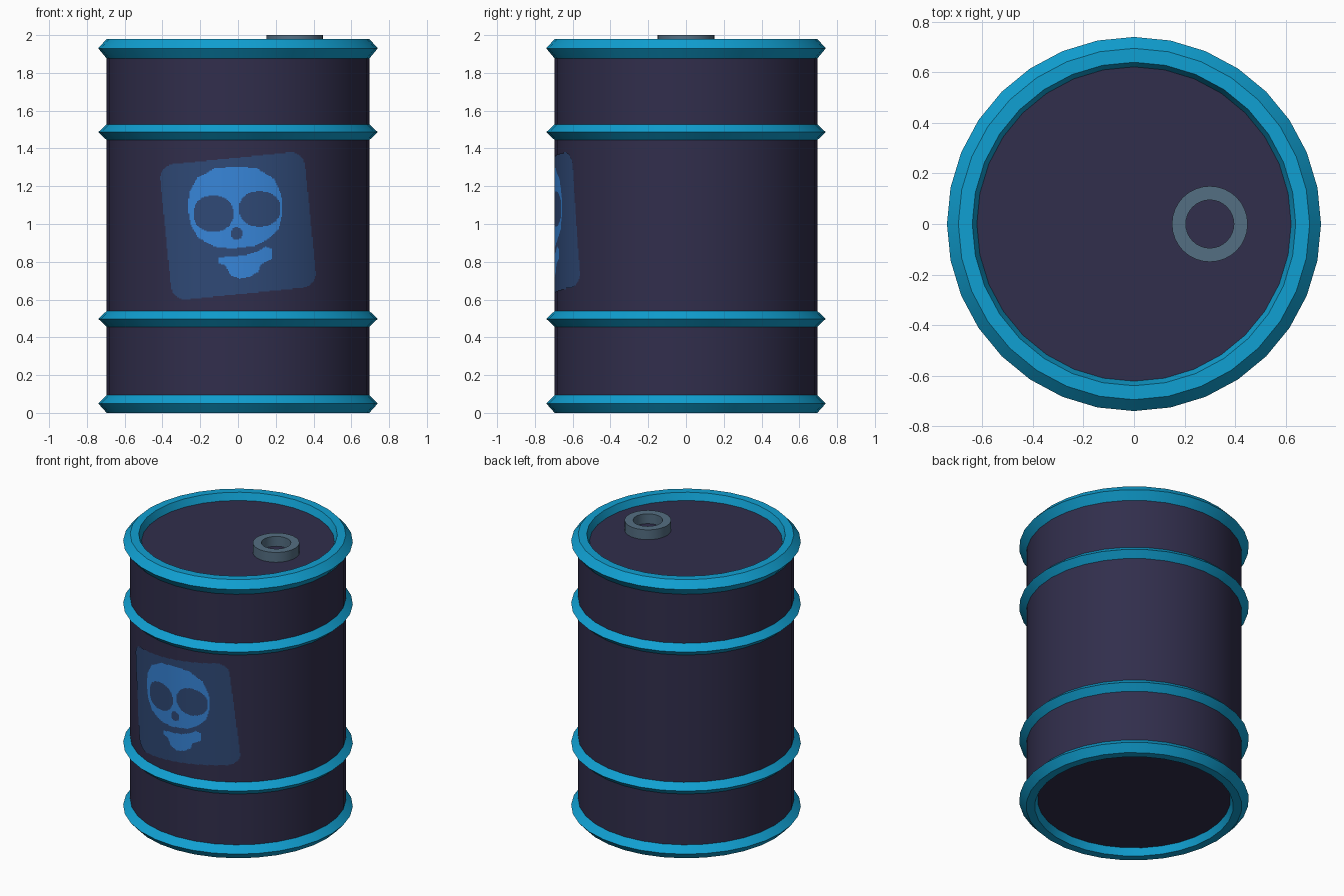
import bpy, bmesh, math

if "Cube" in bpy.data.objects:
    bpy.data.objects.remove(bpy.data.objects["Cube"])

SEG = 32
R = 0.695


def material(name, r, g, b):
    lin = [((c / 255 + 0.055) / 1.055) ** 2.4 if c > 10 else c / 255 / 12.92 for c in (r, g, b)]
    m = bpy.data.materials.new(name)
    m.diffuse_color = (*lin, 1)
    m.use_nodes = True
    m.node_tree.nodes["Principled BSDF"].inputs["Base Color"].default_value = m.diffuse_color
    return m


PURPLE = material("dark_purple_paint", 49, 46, 76)
BLUE = material("bright_blue_metal", 16, 160, 210)
GREY = material("grey_blue_cap", 84, 110, 130)
PANEL = material("label_navy", 47, 73, 118)
SKULL = material("label_blue", 55, 133, 216)


def finish(name, bm, mats):
    me = bpy.data.meshes.new(name)
    bm.to_mesh(me)
    bm.free()
    ob = bpy.data.objects.new(name, me)
    bpy.context.collection.objects.link(ob)
    for m in mats:
        me.materials.append(m)
    bpy.ops.object.select_all(action='DESELECT')
    ob.select_set(True)
    bpy.context.view_layer.objects.active = ob
    bpy.ops.object.shade_smooth_by_angle(angle=math.radians(25))
    return ob


def lathe(name, profile, mat, cx=0.0):
    """Spin a closed (radius, z) profile around a vertical axis."""
    bm = bmesh.new()
    loops = []
    for i in range(SEG):
        a = 2 * math.pi * i / SEG
        loops.append([bm.verts.new((cx + r * math.cos(a), r * math.sin(a), z)) for r, z in profile])
    n = len(profile)
    for i in range(SEG):
        p, q = loops[i], loops[(i + 1) % SEG]
        for j in range(n):
            k = (j + 1) % n
            bm.faces.new((p[j], q[j], q[k], p[k]))
    bmesh.ops.recalc_face_normals(bm, faces=bm.faces)
    return finish(name, bm, [mat])


# Drum body with recessed lid and base
bm = bmesh.new()
bmesh.ops.create_cone(bm, cap_ends=True, segments=SEG, radius1=R, radius2=R, depth=1.88)
bmesh.ops.translate(bm, verts=bm.verts, vec=(0, 0, 0.99))
finish("drum_body", bm, [PURPLE])

# End rims
lathe("top_rim", [(0.62, 1.925), (0.64, 1.98), (0.695, 1.98), (0.74, 1.93), (0.69, 1.87)], BLUE)
lathe("bottom_rim", [(0.62, 0.055), (0.64, 0.0), (0.695, 0.0), (0.74, 0.05), (0.69, 0.10)], BLUE)

# Middle hoops
for name, z in (("lower_hoop", 0.498), ("upper_hoop", 1.486)):
    lathe(name, [(0.68, z - 0.044), (R, z - 0.042), (0.74, z), (R, z + 0.042), (0.68, z + 0.044)], BLUE)

# Filler cap ring on the lid
lathe("filler_cap", [(0.095, 1.92), (0.095, 2.0), (0.15, 2.0), (0.15, 1.92)], GREY, cx=0.3)

# Warning label: thin curved plate, coloured by shape rules
HEAD = [(-.01, 1.305), (.10, 1.295), (.19, 1.24), (.23, 1.155), (.237, 1.06), (.215, .975),
        (.17, .927), (.09, .885), (-.03, .87), (-.125, .88), (-.21, .927), (-.25, .995),
        (-.267, 1.085), (-.257, 1.17), (-.215, 1.245), (-.125, 1.293)]
JAW = [(-.103, .82), (-.055, .828), (.035, .833), (.105, .855), (.145, .88), (.182, .87),
       (.177, .815), (.125, .79), (.105, .745), (.06, .72), (.008, .71), (-.04, .73),
       (-.065, .78), (-.103, .795)]
HOLES = [(-.13, 1.055, .106, .096), (.115, 1.08, .11, .094), (-.007, .95, .03, .032)]


def in_poly(x, z, pts):
    inside = False
    for (x1, z1), (x2, z2) in zip(pts, pts[1:] + pts[:1]):
        if (z1 > z) != (z2 > z) and x < (x2 - x1) * (z - z1) / (z2 - z1) + x1:
            inside = not inside
    return inside


def in_panel(x, z):
    c, s = math.cos(0.1), math.sin(0.1)
    u, v = x * c + (z - 0.99) * s, -x * s + (z - 0.99) * c
    rad = 0.075
    dx, dz = max(abs(u) - 0.385 + rad, 0), max(abs(v) - 0.36 + rad, 0)
    return math.hypot(dx, dz) < rad


def in_skull(x, z):
    if in_poly(x, z, JAW):
        return True
    if any(abs((x - a) / w) ** 2.2 + abs((z - b) / h) ** 2.2 < 1 for a, b, w, h in HOLES):
        return False
    return in_poly(x, z, HEAD)


STEP = 0.006
bm = bmesh.new()
grid = {}


def point(i, j):
    if (i, j) not in grid:
        x, z = i * STEP, 0.99 + j * STEP
        grid[i, j] = bm.verts.new((x, -math.sqrt((R + 0.002) ** 2 - x * x), z))
    return grid[i, j]


for i in range(-75, 75):
    for j in range(-70, 70):
        x, z = (i + 0.5) * STEP, 0.99 + (j + 0.5) * STEP
        if in_panel(x, z):
            f = bm.faces.new((point(i, j), point(i + 1, j), point(i + 1, j + 1), point(i, j + 1)))
            f.material_index = 1 if in_skull(x, z) else 0
finish("warning_label", bm, [PANEL, SKULL])
